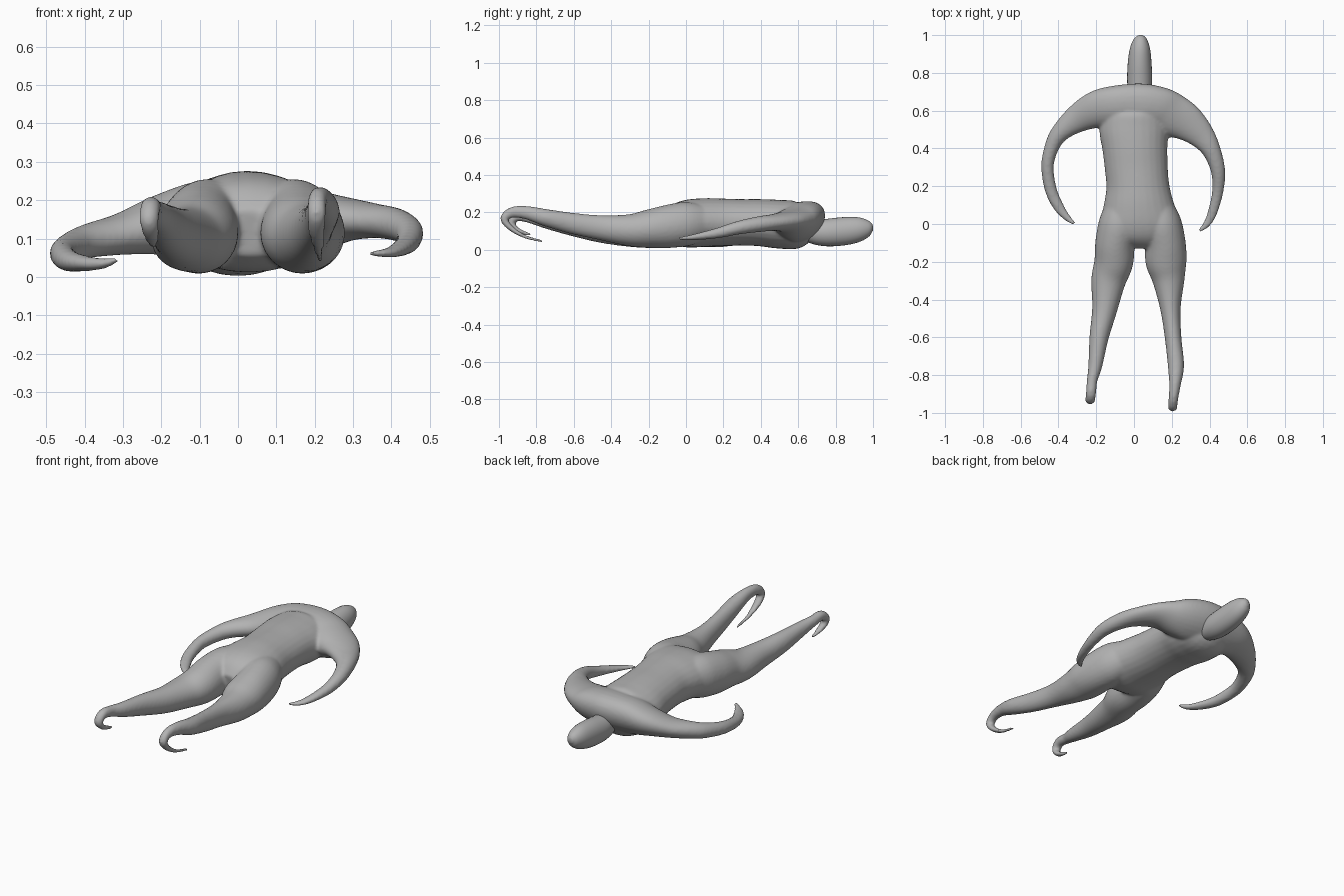
import bpy, bmesh, math
from mathutils import Vector

if "Cube" in bpy.data.objects:
    bpy.data.objects.remove(bpy.data.objects["Cube"])

grey = bpy.data.materials.new("plain grey")
grey.use_nodes = True
colour = (0.45, 0.45, 0.45, 1)
grey.diffuse_color = colour
grey.node_tree.nodes["Principled BSDF"].inputs["Base Color"].default_value = colour

SIDES, STEPS = 28, 5


def spline(a, b, c, d, t):
    """Catmull-Rom blend of four sections."""
    return [0.5 * (2 * q + (r - p) * t + (2 * p - 5 * q + 4 * r - s) * t * t
                   + (3 * q - p - 3 * r + s) * t ** 3)
            for p, q, r, s in zip(a, b, c, d)]


def limb(bm, sections, side=None):
    """Loft ellipses (x, y, z, half width, half height) along a smooth path."""
    n = len(sections)
    path = []
    for i in range(n - 1):
        four = [sections[min(max(i + k, 0), n - 1)] for k in (-1, 0, 1, 2)]
        path += [spline(*four, s / STEPS) for s in range(STEPS)]
    path.append(sections[-1])
    rings = []
    for i, p in enumerate(path):
        tangent = (Vector(path[min(i + 1, len(path) - 1)][:3])
                   - Vector(path[max(i - 1, 0)][:3])).normalized()
        across = Vector(side) if side else tangent.cross(Vector((0, 0, 1)))
        across = (across - tangent * across.dot(tangent)).normalized()
        up = across.cross(tangent)
        rings.append([bm.verts.new(Vector(p[:3])
                      + across * p[3] * math.cos(a) + up * p[4] * math.sin(a))
                      for a in (2 * math.pi * k / SIDES for k in range(SIDES))])
    for r0, r1 in zip(rings, rings[1:]):
        for k in range(SIDES):
            j = (k + 1) % SIDES
            bm.faces.new((r0[k], r0[j], r1[j], r1[k]))
    bm.faces.new(rings[0])
    bm.faces.new(rings[-1])


def finish(bm, name):
    bmesh.ops.recalc_face_normals(bm, faces=bm.faces)
    mesh = bpy.data.meshes.new(name)
    bm.to_mesh(mesh)
    bm.free()
    mesh.materials.append(grey)
    mesh.shade_smooth()
    ob = bpy.data.objects.new(name, mesh)
    bpy.context.collection.objects.link(ob)
    return ob


X = (1, 0, 0)
body = bmesh.new()

# Shoulders and both arms, hand to hand
limb(body, [
    (-.315, .003, .045, .010, .008), (-.35, .03, .035, .018, .014),
    (-.395, .085, .035, .028, .020), (-.44, .18, .042, .032, .028),
    (-.458, .31, .062, .033, .034), (-.43, .42, .080, .040, .040),
    (-.385, .49, .095, .052, .045), (-.30, .56, .112, .078, .055),
    (-.20, .605, .135, .098, .080), (-.10, .615, .145, .110, .105),
    (.03, .615, .148, .120, .112), (.13, .605, .145, .115, .105),
    (.20, .575, .145, .115, .085), (.28, .535, .150, .098, .058),
    (.355, .47, .146, .073, .045), (.41, .39, .137, .050, .042),
    (.445, .28, .118, .038, .036)] + [
    (.443, .17, .090, .030, .028), (.415, .06, .070, .026, .018),
    (.385, .0, .062, .020, .012), (.345, -.037, .062, .009, .008)])

# Upper back overhangs the neck
for v in body.verts:
    v.co.y += 0.35 * (v.co.z - .14) * min(max((v.co.y - .5) / .15, 0), 1)

# Torso
limb(body, [
    (0, .68, .155, .10, .06), (0, .60, .134, .165, .124),
    (0, .50, .137, .183, .130), (.005, .40, .145, .172, .126),
    (.012, .30, .147, .167, .124), (.02, .20, .147, .167, .127),
    (.025, .10, .146, .187, .130), (.03, 0, .138, .215, .127),
    (.032, -.07, .125, .20, .105), (.03, -.12, .115, .12, .06)], X)

# Right leg with hooked foot
limb(body, [
    (-.07, .08, .145, .09, .10), (-.08, 0, .138, .107, .118),
    (-.10, -.10, .124, .105, .115), (-.107, -.20, .11, .103, .102),
    (-.135, -.30, .10, .092, .084), (-.155, -.45, .108, .067, .071),
    (-.185, -.60, .13, .051, .058), (-.205, -.75, .155, .037, .041),
    (-.222, -.83, .172, .028, .031), (-.228, -.90, .18, .027, .027),
    (-.232, -.935, .145, .025, .020), (-.225, -.90, .105, .020, .014),
    (-.22, -.83, .08, .009, .008)], X)

# Left leg with hooked foot
limb(body, [
    (.125, .08, .145, .09, .10), (.145, 0, .138, .107, .118),
    (.165, -.10, .124, .108, .115), (.17, -.20, .112, .109, .103),
    (.183, -.30, .105, .085, .086), (.193, -.45, .118, .054, .067),
    (.207, -.60, .14, .044, .057), (.222, -.75, .172, .043, .046),
    (.217, -.85, .198, .031, .036), (.208, -.93, .20, .025, .029),
    (.205, -.972, .165, .025, .021), (.205, -.935, .115, .022, .015),
    (.21, -.86, .07, .014, .010), (.215, -.765, .045, .008, .008)], X)

# Fuse limbs and torso into one soft skin
skin = finish(body, "body")
remesh = skin.modifiers.new("fuse", 'REMESH')
remesh.mode = 'VOXEL'
remesh.voxel_size = 0.008
remesh.use_smooth_shade = True
soften = skin.modifiers.new("soften", 'SMOOTH')
soften.factor = 0.5
soften.iterations = 8

# Head and neck
head = bmesh.new()
limb(head, [
    (.03, .60, .115, .045, .04), (.03, .67, .098, .056, .062),
    (.03, .75, .092, .066, .073), (.03, .85, .10, .063, .075),
    (.032, .93, .11, .053, .064), (.034, .98, .115, .034, .04),
    (.034, .999, .115, .012, .014)], X)
finish(head, "head")
